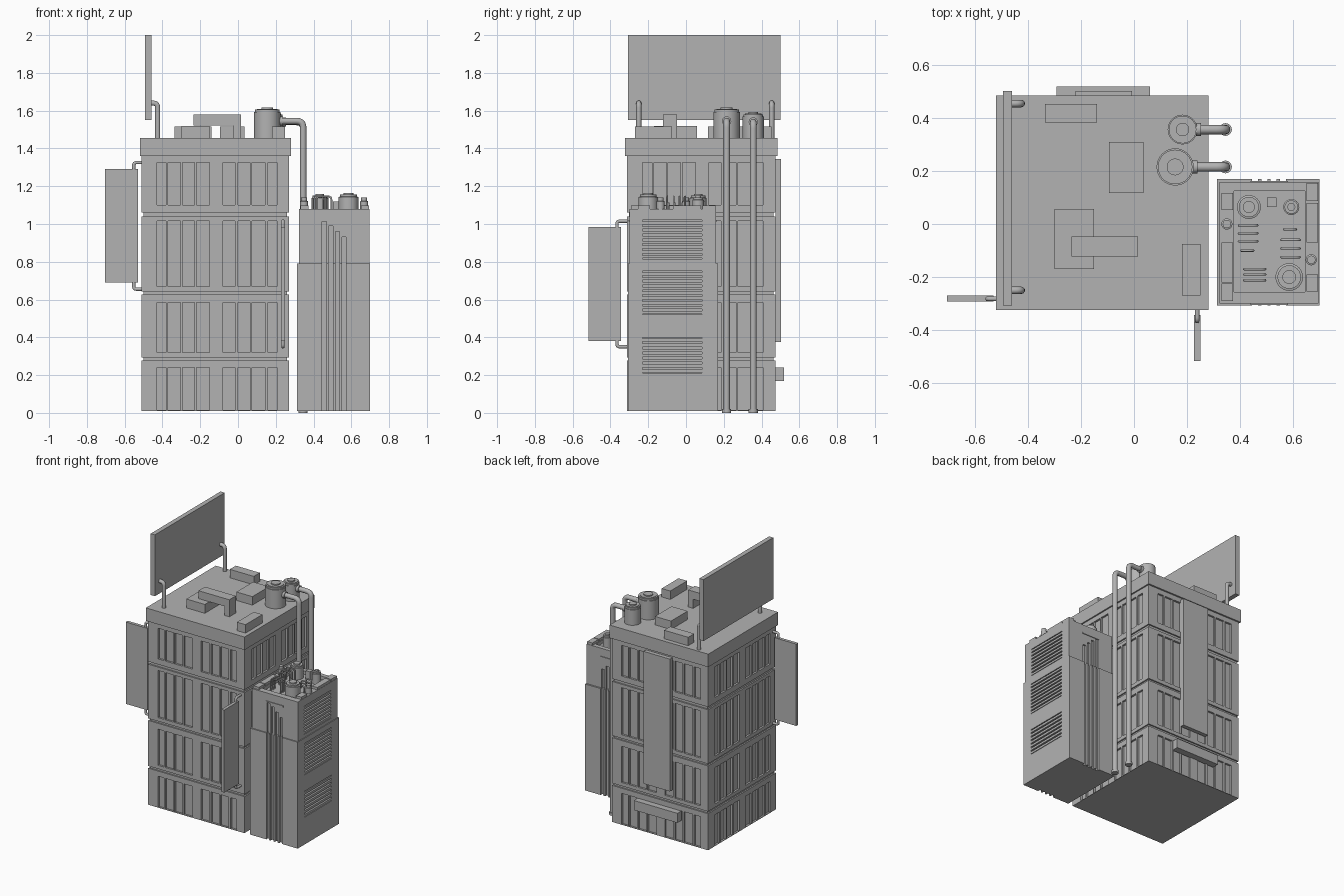
import bpy, bmesh, math
from mathutils import Vector, Matrix

if "Cube" in bpy.data.objects:
    bpy.data.objects.remove(bpy.data.objects["Cube"])

grey = bpy.data.materials.new("plain_grey")
grey.diffuse_color = (0.45, 0.45, 0.45, 1)
grey.use_nodes = True
grey.node_tree.nodes["Principled BSDF"].inputs["Base Color"].default_value = grey.diffuse_color


def finish(name, bm):
    me = bpy.data.meshes.new(name)
    bm.to_mesh(me)
    bm.free()
    me.materials.append(grey)
    ob = bpy.data.objects.new(name, me)
    bpy.context.collection.objects.link(ob)
    return ob


def boxes(name, items):
    """One object made of boxes given as (x0, x1, y0, y1, z0, z1)."""
    bm = bmesh.new()
    for x0, x1, y0, y1, z0, z1 in items:
        m = Matrix.Translation(((x0 + x1) / 2, (y0 + y1) / 2, (z0 + z1) / 2)) \
            @ Matrix.Diagonal((x1 - x0, y1 - y0, z1 - z0, 1))
        bmesh.ops.create_cube(bm, size=1, matrix=m)
    return finish(name, bm)


def activate(ob):
    bpy.ops.object.select_all(action='DESELECT')
    ob.select_set(True)
    bpy.context.view_layer.objects.active = ob


def smooth(ob):
    activate(ob)
    bpy.ops.object.shade_smooth_by_angle(angle=math.radians(40))


def lathe(name, x, y, profile, n=32):
    """Turned part from (radius, z) points, closed at both ends."""
    bm = bmesh.new()
    rings = [[bm.verts.new((x + r * math.cos(2 * math.pi * i / n),
                            y + r * math.sin(2 * math.pi * i / n), z)) for i in range(n)]
             for r, z in profile]
    for a, b in zip(rings, rings[1:]):
        for i in range(n):
            j = (i + 1) % n
            bm.faces.new((a[i], a[j], b[j], b[i]))
    bm.faces.new(rings[0][::-1])
    bm.faces.new(rings[-1])
    smooth(finish(name, bm))


def pipe(name, pts, r, bend=0.03):
    """Round pipe along points with rounded corners."""
    pts = [Vector(p) for p in pts]
    path = [pts[0]]
    for a, p, b in zip(pts, pts[1:], pts[2:]):
        s, e = p + (a - p).normalized() * bend, p + (b - p).normalized() * bend
        for k in range(7):
            t = k / 6
            path.append(s * (1 - t) ** 2 + p * 2 * t * (1 - t) + e * t * t)
    path.append(pts[-1])
    cu = bpy.data.curves.new(name, 'CURVE')
    cu.dimensions = '3D'
    cu.bevel_depth, cu.bevel_resolution, cu.use_fill_caps = r, 3, True
    sp = cu.splines.new('POLY')
    sp.points.add(len(path) - 1)
    for q, v in zip(sp.points, path):
        q.co = (*v, 1)
    cu.materials.append(grey)
    ob = bpy.data.objects.new(name, cu)
    bpy.context.collection.objects.link(ob)
    activate(ob)
    bpy.ops.object.convert(target='MESH')
    smooth(bpy.context.object)


def cut(ob, items):
    cutter = boxes("cutter", items)
    mod = ob.modifiers.new("cut", 'BOOLEAN')
    mod.operation, mod.solver, mod.object = 'DIFFERENCE', 'EXACT', cutter
    activate(ob)
    bpy.ops.object.modifier_apply(modifier="cut")
    bpy.data.objects.remove(cutter)


# Main building: four storeys with recessed windows, separated by grooves
X0, X1, Y0, Y1 = -0.51, 0.27, -0.312, 0.473
CX, CY, HX, HY = (X0 + X1) / 2, (Y0 + Y1) / 2, (X1 - X0) / 2, (Y1 - Y0) / 2
WIN = [(-.31, -.26), (-.25, -.185), (-.175, -.11), (-.10, -.03),
       (.04, .105), (.12, .183), (.195, .263), (.278, .327)]
FLOORS = [(.01, .278, .014, .24), (.294, .628, .32, .585),
          (.643, 1.04, .67, 1.015), (1.06, 1.36, 1.10, 1.325)]
D = 0.014
for k, (z0, z1, w0, w1) in enumerate(FLOORS):
    storey = boxes(f"storey_{k + 1}", [(X0, X1, Y0, Y1, z0, z1)])
    cuts = []
    for a, b in WIN:
        cuts += [(CX + a, CX + b, Y0 - .02, Y0 + D, w0, w1),
                 (CX - b, CX - a, Y1 - D, Y1 + .02, w0, w1),
                 (X1 - D, X1 + .02, CY + a, CY + b, w0, w1),
                 (X0 - .02, X0 + D, CY - b, CY - a, w0, w1)]
    cut(storey, cuts)
boxes("groove_cores", [(X0 + .01, X1 - .01, Y0 + .01, Y1 - .01, a[1], b[0])
                       for a, b in zip(FLOORS, FLOORS[1:])])
boxes("roof_slab", [(-.52, .28, -.324, .485, 1.36, 1.455)])

# Roof boxes and the bridging duct
R = 1.455
boxes("roof_boxes", [(-.335, -.14, .383, .453, R, 1.517), (-.095, .035, .117, .31, R, 1.517),
                     (-.30, -.15, -.17, .057, R, 1.52), (.18, .25, -.27, -.075, R, 1.517)])
boxes("roof_duct", [(-.235, .015, -.122, -.047, 1.522, 1.58),
                    (-.025, .015, -.122, -.047, R, 1.522)])

# Roof tanks with downpipes
for x, y, r, top in ((.155, .215, .07, 1.605), (.183, .356, .056, 1.58)):
    lathe("tank", x, y, [(r, R), (r, top - .012), (r * .93, top - .012), (r * .93, top),
                         (r * .78, top), (r * .78, top + .004), (r * .45, top + .004),
                         (r * .45, top + .012)])
    zp = top - .06 if top > 1.6 else top - .04
    pipe("downpipe", [(x, y, zp), (.345, y, zp), (.345, y, .005)], .018, .035)
    pipe("pipe_collar", [(x + r - .01, y, zp), (x + r + .014, y, zp)], .025)
    lathe("pipe_foot", .345, y, [(.024, 0), (.024, .02)], 16)

# Billboard on the roof edge
boxes("billboard", [(-.493, -.459, -.307, .501, 1.55, 2.0)])
for y in (-.25, .454):
    pipe("billboard_support", [(-.465, y, 1.64), (-.425, y, 1.64), (-.425, y, R)], .014, .025)

# Projecting signs with bent brackets
boxes("left_sign", [(-.705, -.53, -.293, -.27, .69, 1.29)])
for z, end in ((1.325, 1.28), (.655, .70)):
    pipe("left_sign_bracket", [(-.505, -.282, z), (-.552, -.282, z), (-.552, -.282, end)], .009, .014)
boxes("front_sign", [(.227, .25, -.517, -.343, .38, .985)])
for z, end in ((1.015, .975), (.35, .39)):
    pipe("front_sign_bracket", [(.238, -.305, z), (.238, -.365, z), (.238, -.365, end)], .009, .014)

# Back banner and awning
boxes("back_banner", [(-.22, -.008, .473, .502, .375, 1.345)])
boxes("back_awning", [(-.293, .06, .468, .518, .17, .24)])

# Side tower: wide lower body, slimmer upper body, louvre and groove recesses
lower = boxes("tower_lower", [(.312, .70, -.308, .17, .01, .79)])
upper = boxes("tower_upper", [(.322, .695, -.30, .158, .79, 1.08)])
LY0, LY1 = -.23, .085
cut(lower, [(.68, .72, LY0, LY1, .52, .75), (.68, .72, LY0, LY1, .21, .40)])
cut(upper, [(.68, .72, LY0, LY1, .815, 1.02), (.377, .645, -.257, .125, 1.055, 1.2)])
GROOVES = [(.445, .468), (.480, .503), (.515, .538), (.550, .573)]
cut(lower, [(a, b, y0, y1, .0, .8) for a, b in GROOVES for y0, y1 in ((-.33, -.29), (.152, .19))])
cut(upper, [(a, b, y0, y1, .78, 1.02 - .03 * k) for k, (a, b) in enumerate(GROOVES)
            for y0, y1 in ((-.33, -.288), (.146, .19))])
boxes("front_ledge", [(.44, .58, -.305, -.298, 1.012, 1.022),
                      (.44, .58, .156, .163, 1.012, 1.022)])
slats = []
for z0, z1, n, xo in ((.815, 1.02, 8, .695), (.52, .75, 9, .70), (.21, .40, 7, .70)):
    step = (z1 - z0) / n
    slats += [(.678, xo, LY0, LY1, z0 + step * i + .004, z0 + step * (i + .75)) for i in range(n)]
boxes("louvre_slats", slats)

# Tower roof rim blocks and corner caps
rim = [(.33, .373, .053, .117), (.33, .373, -.22, -.07), (.33, .373, -.29, -.225),
       (.65, .693, .087, .155), (.65, .693, -.07, .08), (.65, .693, -.255, -.19)]
boxes("rim_blocks", [(*b, 1.08, 1.098) for b in rim])
for x, y in ((.35, 0), (.668, -.135)):
    lathe("rim_vent", x, y, [(.021, 1.08), (.021, 1.12), (.016, 1.122), (.016, 1.14)], 16)

# Tower roof machinery
F = 1.055
for x, y, r, top in ((.433, .064, .045, 1.15), (.593, .064, .03, 1.14), (.585, -.2, .052, 1.155)):
    lathe("roof_vent", x, y, [(r, F), (r, top - .012), (r * .85, top - .01), (r * .85, top),
                              (r * .5, top), (r * .5, top + .01)], 24)
boxes("control_box", [(.502, .538, .065, .1, F, 1.12)])
hoops = [(.39, .47, y) for y in (-.005, -.035, -.065)] + [(.40, .455, -.1)] \
    + [(.55, .63, y) for y in (-.06, -.092, -.125)] + [(.56, .615, -.02)] \
    + [(.41, .50, y) for y in (-.17, -.19, -.212)]
for x0, x1, y in hoops:
    top = 1.145 if x0 < .5 else 1.11
    pipe("hoop_pipe", [(x0 + .006, y, F), (x0 + .006, y, top), (x1 - .006, y, top),
                       (x1 - .006, y, F)], .005, .015)
